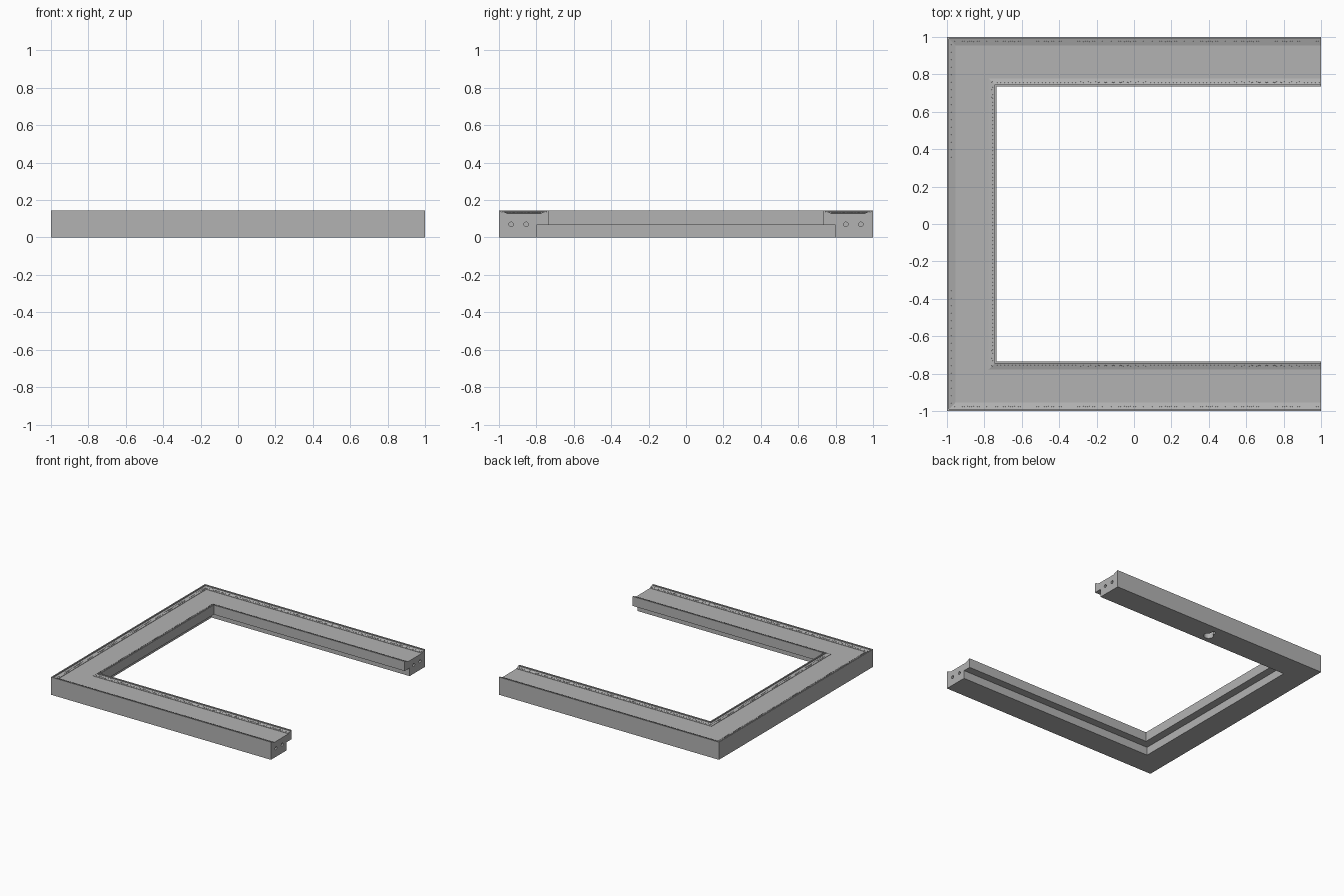
import bpy, bmesh, math
from mathutils import Matrix, Vector

cube = bpy.data.objects.get("Cube")
if cube:
    bpy.data.objects.remove(cube, do_unlink=True)


def material(name, value):
    m = bpy.data.materials.new(name)
    m.use_nodes = True
    colour = (value, value, value, 1)
    m.diffuse_color = colour
    m.node_tree.nodes["Principled BSDF"].inputs["Base Color"].default_value = colour
    return m


grey = material("grey", 0.45)


def finish(name, bm, mat):
    bmesh.ops.recalc_face_normals(bm, faces=bm.faces)
    mesh = bpy.data.meshes.new(name)
    bm.to_mesh(mesh)
    bm.free()
    mesh.materials.append(mat)
    ob = bpy.data.objects.new(name, mesh)
    bpy.context.collection.objects.link(ob)
    return ob


def sweep(name, profile, mat):
    """Run a (distance from outside, height) profile round the three sides."""
    bm = bmesh.new()
    rings = []
    for sx, sy in ((1, -1), (-1, -1), (-1, 1), (1, 1)):
        rings.append([bm.verts.new((1 if sx > 0 else d - 1, sy * (1 - d), z))
                      for d, z in profile])
    n = len(profile)
    for a, b in zip(rings, rings[1:]):
        for i in range(n):
            j = (i + 1) % n
            bm.faces.new((a[i], a[j], b[j], b[i]))
    bm.faces.new(rings[0])
    bm.faces.new(rings[-1])
    return finish(name, bm, mat)


# Frame with a stepped underside and a shallow trough in the top
frame = sweep("frame", [
    (0, 0), (0, 0.145), (0.01, 0.145), (0.01, 0.137), (0.045, 0.127),
    (0.222, 0.127), (0.255, 0.137), (0.255, 0.145), (0.265, 0.145),
    (0.265, 0.067), (0.2, 0.067), (0.2, 0)], grey)


# Peg holes in both ends and a keyhole under the back rail
def add_cylinder(bm, radius, depth, matrix, sides=24):
    bmesh.ops.create_cone(bm, cap_ends=True, segments=sides, radius1=radius,
                          radius2=radius, depth=depth, matrix=matrix)


def cut(name, bm):
    cutter = finish(name, bm, grey)
    cutter.hide_render = True
    cutter.hide_viewport = True
    cutter.display_type = 'WIRE'
    mod = frame.modifiers.new(name, 'BOOLEAN')
    mod.operation = 'DIFFERENCE'
    mod.solver = 'EXACT'
    mod.object = cutter


bm = bmesh.new()
for side in (-1, 1):
    for y in (0.855, 0.935):
        add_cylinder(bm, 0.012, 0.12, Matrix.Translation((1, side * y, 0.07))
                     @ Matrix.Rotation(math.pi / 2, 4, 'Y'))
cut("peg_hole_cutter", bm)
bm = bmesh.new()
add_cylinder(bm, 0.038, 0.14, Matrix.Translation((0, 0.875, 0)))
cut("keyhole_cutter", bm)
bm = bmesh.new()
bmesh.ops.create_cube(bm, size=1, matrix=Matrix.Translation((0, 0.9, 0))
                      @ Matrix.Diagonal((0.032, 0.06, 0.14, 1)))
add_cylinder(bm, 0.016, 0.14, Matrix.Translation((0, 0.93, 0)))
slot = finish("keyhole_slot_cutter", bm, grey)
slot.hide_render = slot.hide_viewport = True
mod = frame.modifiers.new("keyhole_slot", 'BOOLEAN')
mod.solver = 'EXACT'
mod.use_self = True
mod.object = slot


# Thin strips lying on the sloping trough sides, each with a row of small beads
def strip(name, outer, inner):
    (d0, z0), (d1, z1) = outer, inner
    lift = 0.003
    sweep(name, [(d0, z0), (d0, z0 + lift), (d1, z1 + lift), (d1, z1)], grey)
    mid, height = (d0 + d1) / 2, (z0 + z1) / 2 + lift
    edge = 1 - mid
    tilt = math.atan2(z1 - z0, d1 - d0)
    path = [Vector((1, -edge, height)), Vector((-edge, -edge, height)),
            Vector((-edge, edge, height)), Vector((1, edge, height))]
    bm = bmesh.new()
    for a, b in zip(path, path[1:]):
        along = (b - a).normalized()
        count = round((b - a).length / 0.02)
        turn = Matrix.Rotation(math.atan2(along.y, along.x), 4, 'Z')
        for i in range(count):
            p = a.lerp(b, (i + 0.5) / count)
            add_cylinder(bm, 0.007, 0.004, Matrix.Translation(p) @ turn
                         @ Matrix.Rotation(-tilt, 4, 'X'), 8)
    finish(name + "_beads", bm, grey)


strip("outer_strip", (0.013, 0.136), (0.042, 0.1278))
strip("inner_strip", (0.225, 0.1279), (0.252, 0.136))
